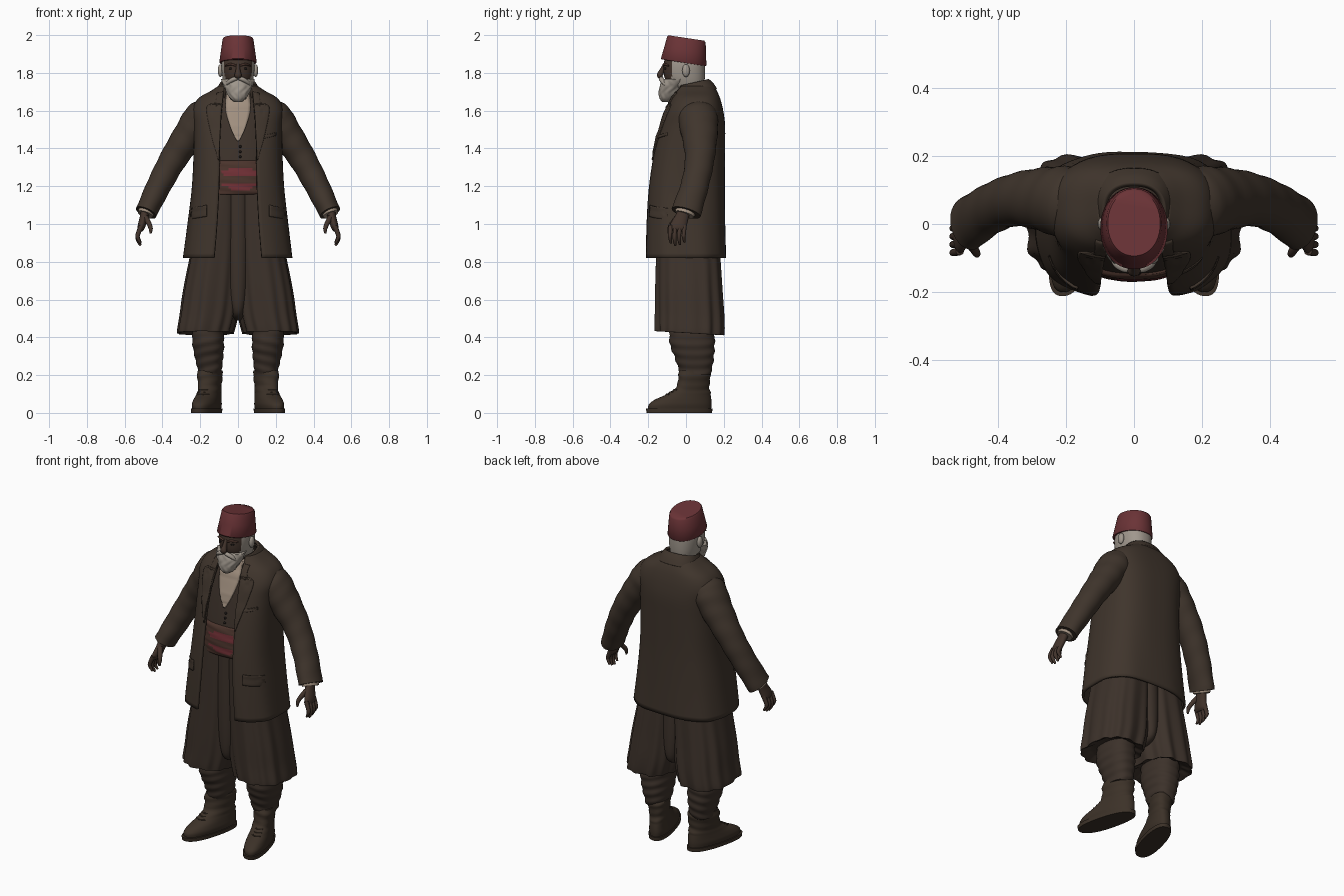
import bpy, bmesh, math
from mathutils import Vector

cube = bpy.data.objects.get("Cube")
if cube:
    bpy.data.objects.remove(cube)


def material(name, r, g, b):
    m = bpy.data.materials.new(name)
    m.use_nodes = True
    m.diffuse_color = (r, g, b, 1)
    m.node_tree.nodes["Principled BSDF"].inputs["Base Color"].default_value = (r, g, b, 1)
    return m


COAT = material("coat brown", .05, .035, .025)
CLOTH = material("trouser brown", .045, .031, .023)
LEATHER = material("boot brown", .045, .031, .021)
SKIN = material("dark skin", .055, .034, .025)
HAIR = material("grey white hair", .35, .31, .265)
FELT = material("hat red", .145, .033, .037)
LINEN = material("shirt linen", .36, .28, .215)
RED = material("sash red", .17, .03, .037)
RUST = material("sash rust", .07, .034, .025)
DARK = material("eye black", .012, .009, .008)


def dense(rows, sub):
    """Smoothly add rows between the given ones."""
    out = []
    for i in range(len(rows) - 1):
        a, b, c, d = (rows[max(i - 1, 0)], rows[i], rows[i + 1], rows[min(i + 2, len(rows) - 1)])
        for k in range(sub):
            t = k / sub
            out.append(tuple(q + .5 * t * (r - p + t * (2 * p - 5 * q + 4 * r - s + t * (3 * (q - r) + s - p)))
                             for p, q, r, s in zip(a, b, c, d)))
    return out + [rows[-1]]


def skin_rings(name, rings, mats, closed=True, rule=None, thick=0, angle=40):
    """Bridge rings of points into one smooth shaded object."""
    bm = bmesh.new()
    vs = [[bm.verts.new(p) for p in ring] for ring in rings]
    n = len(vs[0])
    for a, b in zip(vs, vs[1:]):
        for i in range(n if closed else n - 1):
            j = (i + 1) % n
            bm.faces.new((a[i], a[j], b[j], b[i]))
    if closed:
        bm.faces.new(vs[0])
        bm.faces.new(vs[-1])
    bmesh.ops.recalc_face_normals(bm, faces=bm.faces)
    if rule:
        for f in bm.faces:
            f.material_index = rule(f.calc_center_median())
    me = bpy.data.meshes.new(name)
    bm.to_mesh(me)
    bm.free()
    for m in mats:
        me.materials.append(m)
    me.shade_smooth()
    me.set_sharp_from_angle(angle=math.radians(angle))
    ob = bpy.data.objects.new(name, me)
    bpy.context.collection.objects.link(ob)
    if thick:
        mod = ob.modifiers.new("thickness", "SOLIDIFY")
        mod.thickness, mod.offset = thick, 0
    return ob


def spow(v, e):
    return math.copysign(abs(v) ** e, v)


def loft(name, rows, mats, n=2.4, seg=48, sub=5, ripple=None, warp=None, side=1, **kw):
    """Rows: height, half width, front y, back y, centre x, half opening."""
    rings = []
    rows = [tuple(r) + (0,) * (6 - len(r)) for r in rows]
    gap = rows[0][5] > 0
    for z, w, yf, yb, cx, g in dense(rows, sub):
        t0 = math.asin((max(g, 0) / w) ** (n / 2))
        ring = []
        for i in range(seg + gap):
            t = t0 + (math.tau - 2 * t0) * i / seg
            k = 1 + (ripple(t, z) if ripple else 0)
            p = Vector((cx + w * k * spow(math.sin(t), 2 / n),
                        (yf + yb) / 2 - (yb - yf) / 2 * k * spow(math.cos(t), 2 / n), z))
            p = warp(p) if warp else p
            ring.append((p.x * side, p.y, p.z))
        rings.append(ring)
    return skin_rings(name, rings, mats, not gap, **kw)


def tube(name, pts, mat, side=1, seg=20, sub=5, wrinkle=0):
    """Points: x, y, z, radius across, radius front to back."""
    pts = dense(pts, sub)
    rings = []
    for i, (x, y, z, ra, rb) in enumerate(pts):
        t = Vector(pts[min(i + 1, len(pts) - 1)][:3]) - Vector(pts[max(i - 1, 0)][:3])
        u = t.cross(Vector((0, 1, 0))).normalized()
        v = u.cross(t).normalized()
        ring = []
        for j in range(seg):
            a = math.tau * j / seg
            k = 1 + wrinkle * math.sin(i * 1.3 + 2 * math.sin(a))
            p = Vector((x, y, z)) + k * (u * ra * math.cos(a) + v * rb * math.sin(a))
            ring.append((p.x * side, p.y, p.z))
        rings.append(ring)
    return skin_rings(name, rings, [mat], angle=60)


def front_of(rows, n):
    """Depth of a lofted garment's front at x, z."""
    rows = dense([r[:4] for r in rows], 5)

    def depth(x, z):
        z, w, yf, yb = min(rows, key=lambda r: abs(r[0] - z))
        return (yf + yb) / 2 - (yb - yf) / 2 * max(0, 1 - (abs(x) / w) ** n) ** (1 / n)
    return depth


def patch(name, inner, outer, depth, mat, side=1, lift=.007, cols=8):
    """Thin cloth piece that follows a garment's front."""
    rings = []
    for (xa, za), (xb, zb) in zip(dense(inner, 6), dense(outer, 6)):
        row = [(xa + (xb - xa) * i / cols, za + (zb - za) * i / cols) for i in range(cols + 1)]
        rings.append([(x * side, depth(x, z) - lift, z) for x, z in row])
    return skin_rings(name, rings, [mat], closed=False, thick=.008)


def ball(name, centre, size, mat):
    rows = [(math.sin(a), math.cos(a)) for a in [math.pi * (i / 8 - .5) for i in range(9)]]
    rings = [[(centre[0] + size[0] * (c + .01) * math.cos(math.tau * j / 16),
               centre[1] + size[1] * (c + .01) * math.sin(math.tau * j / 16),
               centre[2] + size[2] * s) for j in range(16)] for s, c in rows]
    return skin_rings(name, rings, [mat], angle=80)


# Head, hair, beard and hat
loft("head", [(1.6, .055, -.04, .08), (1.7, .06, -.05, .085), (1.735, .072, -.09, .095), (1.78, .083, -.115, .1),
              (1.84, .088, -.118, .1), (1.89, .082, -.11, .095)], [SKIN, HAIR], n=2.3, seg=64,
     rule=lambda c: int(c.z > 1.72 and c.y > -.075))
loft("beard", [(1.645, .018, -.125, -.09), (1.665, .042, -.14, -.06), (1.7, .062, -.143, -.03),
               (1.74, .08, -.136, -.01), (1.768, .087, -.122, .0)], [HAIR], n=2.1,
     ripple=lambda t, z: .04 * math.sin(9 * t + 2 * math.sin(z * 90)), angle=70)
tube("nose", [(0, -.113, 1.845, .009, .008), (0, -.128, 1.81, .013, .014), (0, -.138, 1.787, .019, .016),
              (0, -.13, 1.775, .012, .01)], SKIN)
loft("hat", [(1.852, .096, -.13, .105), (1.856, .099, -.133, .108), (1.92, .09, -.115, .106),
             (1.976, .082, -.1, .104), (1.985, .077, -.094, .097)], [FELT], n=2.1, sub=1,
     warp=lambda p: Vector((p.x, p.y, p.z - .15 * p.y)), angle=50)
for s, word in ((1, "left"), (-1, "right")):
    ball(word + "_ear", (s * .093, .0, 1.812), (.014, .02, .034), HAIR)
    ball(word + "_eye", (s * .036, -.105, 1.823), (.013, .01, .007), DARK)
    tube(word + "_brow", [(.012, -.118, 1.838, .005, .006), (.038, -.114, 1.846, .006, .007),
                          (.066, -.092, 1.838, .004, .005)], RUST, s)
    tube(word + "_moustache", [(0, -.13, 1.772, .008, .01), (.025, -.13, 1.766, .012, .013),
                               (.05, -.118, 1.75, .01, .012), (.065, -.105, 1.733, .004, .005)], HAIR, s)

# Vest, shirt and sash
VEST = [(1.17, .19, -.15, .15), (1.25, .19, -.155, .15), (1.35, .19, -.143, .15), (1.5, .19, -.112, .15),
        (1.6, .17, -.085, .15), (1.68, .1, -.055, .12), (1.72, .068, -.04, .1)]
vest_y = front_of(VEST, 2.4)
loft("vest", VEST, [CLOTH])
edge = [(.058, 1.7), (.066, 1.61), (.04, 1.51), (.006, 1.44)]
patch("shirt_front", [(-x, z) for x, z in edge], edge, vest_y, LINEN, lift=.005)
loft("shirt_collar", [(1.655, .085, -.065, .1, 0, .02), (1.715, .068, -.055, .09, 0, .025)], [LINEN],
     warp=lambda p: Vector((p.x, p.y, p.z + .2 * p.y)), thick=.008)
for i in range(3):
    z = 1.41 - .027 * i
    ball("vest_button", (.012, vest_y(.012, z) - .002, z), (.007, .007, .007), DARK)


def sash_rule(c):
    """Red folds that fade out unevenly towards the sides."""
    reach = .075 + .025 * math.sin(c.z * 110)
    return int(abs(c.x - .01) < reach and math.sin((c.z - 1.175) * math.tau / .085) > -.05)


loft("sash", [(1.155, .192, -.157, .155), (1.17, .196, -.165, .16), (1.24, .196, -.168, .16),
              (1.32, .196, -.16, .16), (1.335, .192, -.15, .155)], [RUST, RED], sub=6, seg=96,
     ripple=lambda t, z: .012 * math.sin(z * 150 + 2 * math.sin(3 * t)), rule=sash_rule)

# Open coat with collar, lapels and pockets
JACKET = [(.82, .283, -.212, .205, 0, .125), (1, .26, -.208, .2, 0, .11), (1.2, .237, -.195, .198, 0, .1),
          (1.4, .228, -.165, .2, 0, .097), (1.52, .23, -.135, .2, 0, .092), (1.6, .236, -.105, .19, 0, .086),
          (1.66, .205, -.075, .175, 0, .08), (1.7, .138, -.05, .158, 0, .075), (1.725, .1, -.035, .14, 0, .07)]
coat_y = front_of(JACKET, 2.8)
loft("coat", JACKET, [COAT], n=2.8, seg=72, thick=.014,
     ripple=lambda t, z: .012 * max(0, 1.35 - z) * math.sin(9 * t + 4 * z))
loft("coat_collar", [(1.685, .118, -.055, .158, 0, .07), (1.72, .1, -.05, .138, 0, .066),
                     (1.745, .086, -.04, .115, 0, .062)], [COAT],
     warp=lambda p: Vector((p.x, p.y, p.z + .22 * (p.y - .04))), thick=.016)
for s, word in ((1, "left"), (-1, "right")):
    patch(word + "_lapel", [(.076, 1.7), (.083, 1.64), (.088, 1.6), (.094, 1.49), (.1, 1.34)],
          [(.112, 1.69), (.12, 1.645), (.165, 1.615), (.145, 1.49), (.105, 1.34)], coat_y, COAT, s, .009)
    patch(word + "_pocket_flap", [(.165, 1.1), (.165, 1.04)], [(.243, 1.085), (.25, 1.025)], coat_y, COAT, s, .011)
patch("breast_pocket", [(.135, 1.47), (.135, 1.452)], [(.2, 1.485), (.2, 1.467)], coat_y, COAT, 1, .009)

# Crotch panel that joins the trouser legs
loft("trouser_seat", [(.49, .02, -.06, .1), (.53, .045, -.125, .165), (.65, .07, -.145, .178), (.9, .08, -.15, .17),
                      (1.18, .08, -.145, .15)], [CLOTH], n=2.3)

for s, word in ((1, "left"), (-1, "right")):
    # Sleeves, cuffs and hands
    tube(word + "_sleeve", [(.14, .06, 1.63, .05, .07), (.19, .062, 1.57, .09, .105), (.26, .072, 1.47, .083, .095),
                            (.345, .072, 1.34, .072, .078), (.42, .045, 1.2, .065, .074),
                            (.487, .0, 1.06, .057, .08)], COAT, s, 32, 7, .018)
    tube(word + "_cuff", [(.48, .002, 1.08, .044, .058), (.491, -.008, 1.05, .042, .052)], LINEN, s)
    tube(word + "_palm", [(.488, -.004, 1.08, .026, .032), (.498, -.022, 1.035, .022, .036),
                          (.512, -.042, .985, .02, .044), (.518, -.046, .965, .012, .04)], SKIN, s)
    for i in range(4):
        y, drop = -.08 + .024 * i, .012 * abs(i - 1.3)
        tube(word + "_finger", [(.512, y, .99, .013, .012), (.53, y - .004, .945, .012, .011),
                                (.53, y - .004, .91 + drop, .01, .01),
                                (.516, y, .883 + drop, .006, .006)], SKIN, s, 10, 3)
    tube(word + "_thumb", [(.49, -.045, 1.035, .016, .016), (.47, -.075, 1.0, .013, .013),
                           (.462, -.088, .975, .011, .011), (.463, -.092, .95, .005, .006)], SKIN, s, 10, 3)

    # Pleated baggy trouser leg and gathered lower leg
    loft(word + "_trouser_leg", [(.45, .1, -.1, .14, .172), (.425, .14, -.15, .19, .172),
                                 (.435, .148, -.158, .2, .172), (.52, .152, -.158, .2, .155),
                                 (.65, .15, -.158, .192, .139), (.85, .134, -.155, .18, .116),
                                 (1.05, .112, -.152, .165, .098), (1.2, .1, -.147, .152, .09)], [CLOTH],
         n=2.5, seg=96, side=s,
         ripple=lambda t, z: max(0, 1.1 - z) * (.05 * math.sin(13 * t) + .035 * math.sin(7 * t + 1)),
         warp=lambda p: Vector((p.x, p.y, p.z - .06 * p.y)), angle=60)
    loft(word + "_lower_leg", [(.2, .058, -.03, .128, .152), (.235, .064, -.04, .138, .15),
                               (.3, .076, -.062, .148, .154), (.38, .084, -.088, .152, .158),
                               (.5, .08, -.08, .15, .16)], [CLOTH], sub=8, side=s,
         ripple=lambda t, z: .028 * math.sin(z * 120 + 2.5 * math.sin(t)), angle=70)

    # Boots, toes turned out
    def splay(p):
        return Vector((p.x - .25 * (p.y - .05), p.y, p.z))
    loft(word + "_boot", [(.02, .06, -.2, .133, .145), (.045, .064, -.197, .135, .145), (.07, .061, -.165, .134, .145),
                          (.1, .057, -.1, .13, .145), (.14, .056, -.05, .124, .146), (.2, .063, -.04, .13, .148),
                          (.225, .06, -.034, .127, .148)], [LEATHER], n=2.3, side=s, warp=splay,
         ripple=lambda t, z: .03 * math.sin(z * 130 + 2 * math.sin(t)) * (z > .1), angle=70)
    loft(word + "_sole", [(0, .065, -.208, .138, .145), (.022, .066, -.212, .14, .145)], [LEATHER],
         n=2.4, sub=1, side=s, warp=splay)
    for i in range(4):
        y, z = -.105 + .02 * i, .098 + .012 * i
        tube(word + "_lace", [(.145 - .25 * (y - .05) + d, y + abs(d) * .5, z, .004, .004)
                              for d in (-.03, 0, .03)], LEATHER, s, 8, 3)
